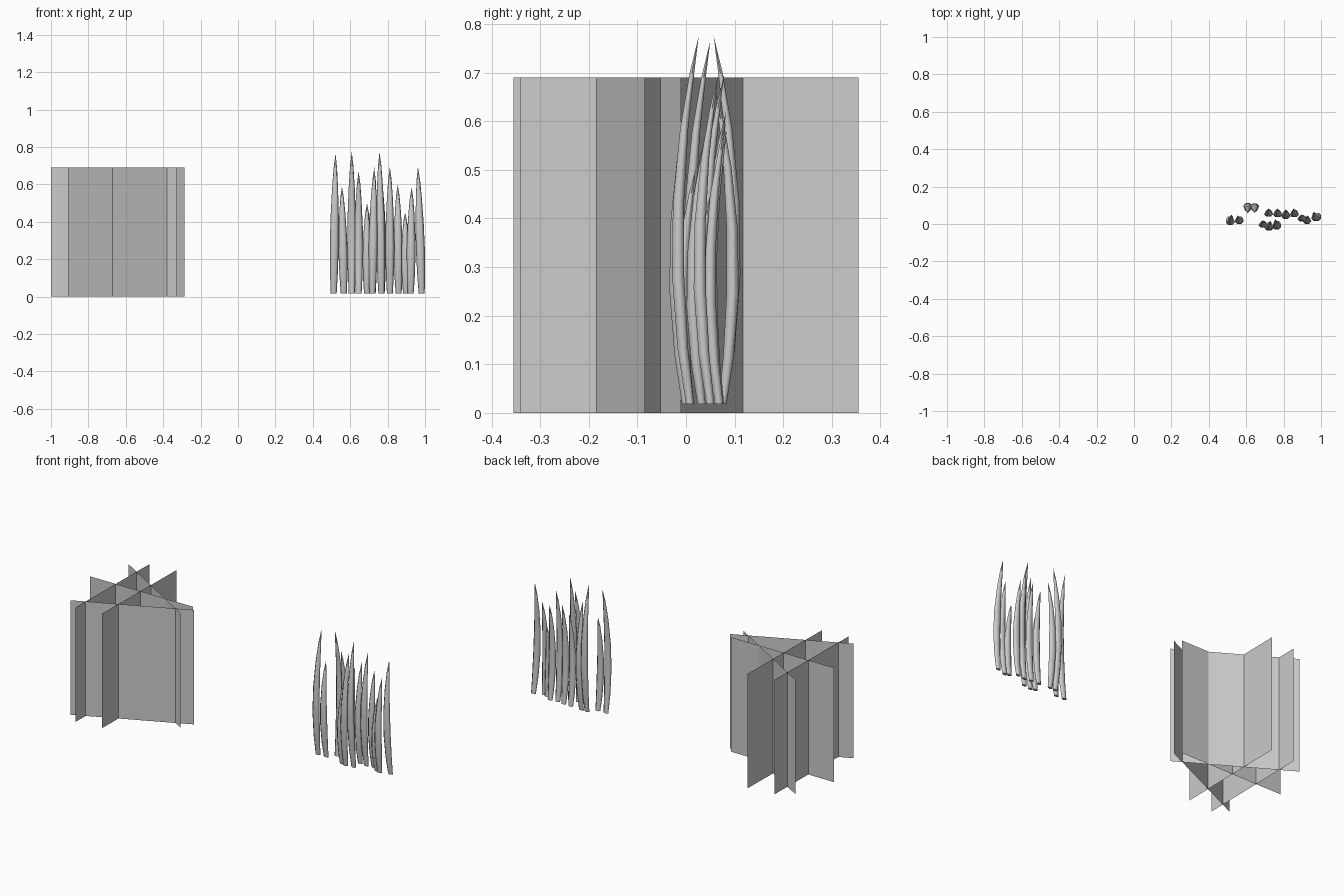
import bpy, bmesh, math

if "Cube" in bpy.data.objects:
    bpy.data.objects.remove(bpy.data.objects["Cube"])

def make_object(name, bm, smooth=False):
    bmesh.ops.recalc_face_normals(bm, faces=bm.faces[:])
    mesh = bpy.data.meshes.new(name)
    bm.to_mesh(mesh)
    bm.free()
    obj = bpy.data.objects.new(name, mesh)
    bpy.context.collection.objects.link(obj)
    if smooth:
        for p in mesh.polygons:
            p.use_smooth = len(p.vertices) == 4
    return obj

# Crossing upright foliage cards: start and end in plan
CARD_H = 0.69
cards = [
    ((-0.91, -0.295), (-0.285, -0.01)),
    ((-1.00, 0.02), (-0.315, 0.02)),
    ((-0.92, 0.27), (-0.325, -0.085)),
    ((-0.835, -0.355), (-0.825, 0.335)),
    ((-0.67, -0.34), (-0.66, 0.355)),
]
for i, (a, b) in enumerate(cards):
    bm = bmesh.new()
    bm.faces.new([bm.verts.new(p) for p in (
        (*a, 0), (*b, 0), (*b, CARD_H), (*a, CARD_H))])
    make_object(f"grass_card_{i + 1}", bm)

# Curved blades: flattened six-sided tubes tapering to a tip
PROFILE = [(0, 0.016), (0.15, 0.021), (0.35, 0.024), (0.55, 0.022),
           (0.75, 0.016), (0.9, 0.009)]

def blade(name, x, y, top, side, lean):
    base = 0.018
    h = top - base
    k = h / 0.75
    def spine(t):
        return (x + lean * (t - 0.35),
                y + side * k * (0.1156 * t - 0.1336 * t * t),
                base + h * t)
    bm = bmesh.new()
    rings = []
    for t, r in PROFILE:
        cx, cy, cz = spine(t)
        rings.append([bm.verts.new((cx + r * math.cos(j * math.pi / 3),
                                    cy + 0.6 * r * math.sin(j * math.pi / 3), cz))
                      for j in range(6)])
    tip = bm.verts.new(spine(1))
    for lo, hi in zip(rings, rings[1:]):
        for j in range(6):
            n = (j + 1) % 6
            bm.faces.new((lo[j], lo[n], hi[n], hi[j]))
    for j in range(6):
        bm.faces.new((rings[-1][j], rings[-1][(j + 1) % 6], tip))
    bm.faces.new(rings[0][::-1])
    make_object(name, bm, True)

# x, y, tip height, bow direction, sideways lean
blades = [
    (0.515, 0.032, 0.765, -1, 0.01), (0.562, 0.032, 0.59, -1, -0.01),
    (0.608, 0.075, 0.775, 1, 0.0), (0.645, 0.075, 0.67, 1, 0.0),
    (0.690, 0.008, 0.50, -1, 0.0), (0.722, 0.0, 0.69, -1, 0.01),
    (0.763, 0.008, 0.775, -1, -0.01),
    (0.720, 0.07, 0.58, -1, 0.0), (0.768, 0.068, 0.62, -1, 0.0),
    (0.812, 0.062, 0.695, -1, 0.0), (0.857, 0.068, 0.60, -1, -0.005),
    (0.897, 0.04, 0.45, -1, -0.005), (0.925, 0.032, 0.585, -1, 0.005),
    (0.975, 0.05, 0.695, -1, -0.02),
]
for i, b in enumerate(blades):
    blade(f"grass_blade_{i + 1}", *b)
